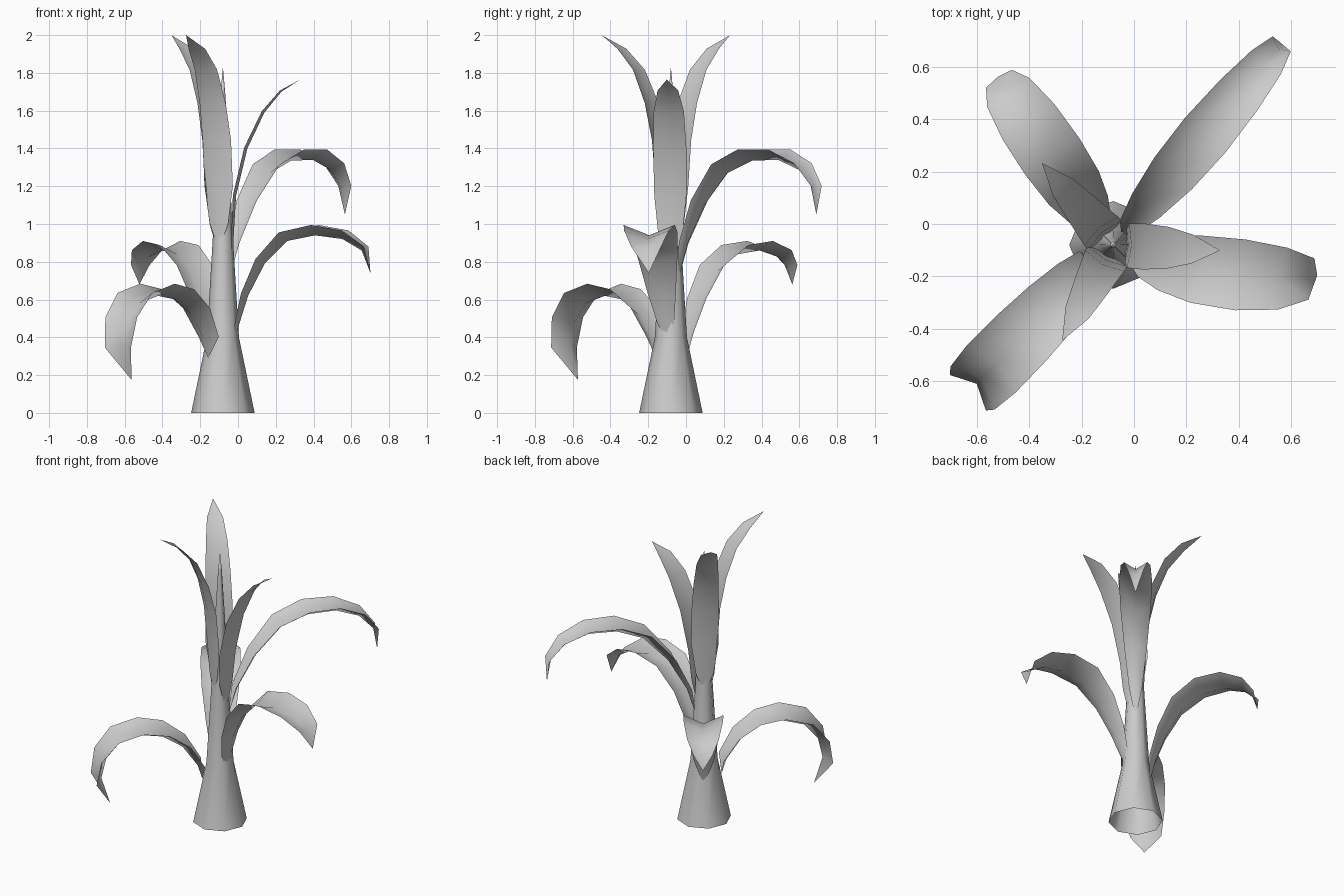
import bpy
from math import cos, sin, radians, hypot, pi
from mathutils import Vector

if "Cube" in bpy.data.objects:
    bpy.data.objects.remove(bpy.data.objects["Cube"])

CENTRE = Vector((-0.08, -0.08, 0))


def make_object(name, verts, faces):
    mesh = bpy.data.meshes.new(name)
    mesh.from_pydata(verts, [], faces)
    mesh.update()
    for p in mesh.polygons:
        p.use_smooth = True
    obj = bpy.data.objects.new(name, mesh)
    bpy.context.collection.objects.link(obj)
    return obj


def stem(name, rings, tip_z, sides=8):
    """Open-bottomed tapering stalk."""
    verts, faces = [], []
    for r, z in rings:
        for i in range(sides):
            a = 2 * pi * i / sides
            verts.append(CENTRE + Vector((r * cos(a), r * sin(a), z)))
    tip = len(verts)
    verts.append(CENTRE + Vector((0, 0, tip_z)))
    for k in range(len(rings) - 1):
        for i in range(sides):
            j = (i + 1) % sides
            faces.append((k * sides + i, k * sides + j,
                          (k + 1) * sides + j, (k + 1) * sides + i))
    top = (len(rings) - 1) * sides
    for i in range(sides):
        faces.append((top + i, top + (i + 1) % sides, tip))
    return make_object(name, verts, faces)


def leaf(name, azimuth, fold, path, bend=0.0):
    """Folded blade; path rows are (distance from stem axis, height, half width)."""
    a = radians(azimuth)
    out, side, up = Vector((cos(a), sin(a), 0)), Vector((-sin(a), cos(a), 0)), Vector((0, 0, 1))
    verts, faces = [], []
    last = len(path) - 1
    for i, (r, z, w) in enumerate(path):
        p, q = path[max(i - 1, 0)], path[min(i + 1, last)]
        dr, dz = q[0] - p[0], q[1] - p[1]
        length = hypot(dr, dz)
        normal = (out * -dz + up * dr) / length
        mid = CENTRE + out * r + up * z + side * (bend * sin(pi * i / last))
        if i in (0, last):
            verts.append(mid)
        else:
            lift = normal * (w * fold)
            verts += [mid + side * w + lift, mid, mid - side * w + lift]
    end = len(verts) - 1
    faces += [(0, 2, 1), (0, 3, 2)]
    for k in range(last - 2):
        b = 1 + 3 * k
        faces += [(b, b + 1, b + 4, b + 3), (b + 1, b + 2, b + 5, b + 4)]
    faces += [(end - 3, end - 2, end), (end - 2, end - 1, end)]
    return make_object(name, verts, faces)


# Stalk
stem("stem", [(0.168, 0), (0.085, 0.4), (0.055, 0.9), (0.03, 1.4), (0.012, 1.7)], 1.83)

# Arching leaves
leaf("arching_leaf_back_right", 50, 0.6, [
    (0.05, 0.70, 0), (0.11, 0.89, 0.04), (0.23, 1.10, 0.07), (0.39, 1.27, 0.094),
    (0.56, 1.335, 0.102), (0.74, 1.34, 0.092), (0.89, 1.285, 0.072), (0.98, 1.19, 0.045),
    (1.005, 1.05, 0)])
leaf("arching_leaf_back_left", 124.5, 0.42, [
    (0.09, 0.26, 0), (0.13, 0.42, 0.06), (0.20, 0.59, 0.09), (0.30, 0.75, 0.115),
    (0.43, 0.84, 0.125), (0.57, 0.86, 0.12), (0.69, 0.825, 0.098), (0.75, 0.77, 0.06),
    (0.78, 0.68, 0)])
leaf("arching_leaf_front_left", 225.5, 0.5, [
    (0.11, 0.29, 0), (0.14, 0.385, 0.075), (0.235, 0.52, 0.1), (0.36, 0.60, 0.118),
    (0.49, 0.62, 0.128), (0.63, 0.58, 0.13), (0.715, 0.48, 0.118), (0.745, 0.35, 0.097),
    (0.69, 0.175, 0)])
leaf("arching_leaf_front_right", -8.5, 0.4, [
    (0.06, 0.37, 0), (0.09, 0.47, 0.045), (0.14, 0.62, 0.075), (0.23, 0.79, 0.105),
    (0.35, 0.91, 0.13), (0.50, 0.94, 0.137), (0.645, 0.92, 0.12), (0.745, 0.86, 0.08),
    (0.79, 0.74, 0)], bend=-0.045)

# Upright leaves around the growing tip
tall = [(0.045, 0.86, 0), (0.055, 1.0, 0.055), (0.065, 1.2, 0.085), (0.085, 1.44, 0.085),
        (0.13, 1.635, 0.078), (0.203, 1.81, 0.067), (0.30, 1.92, 0.05), (0.415, 2.0, 0)]
leaf("upright_leaf_back", 131, 0.2, tall)
leaf("upright_leaf_front", 242, 0.2, tall)
leaf("upright_leaf_right", -3, 0.15, [
    (0.05, 0.75, 0), (0.058, 0.95, 0.065), (0.07, 1.15, 0.085), (0.13, 1.40, 0.088),
    (0.22, 1.59, 0.08), (0.31, 1.70, 0.055), (0.41, 1.765, 0)])
